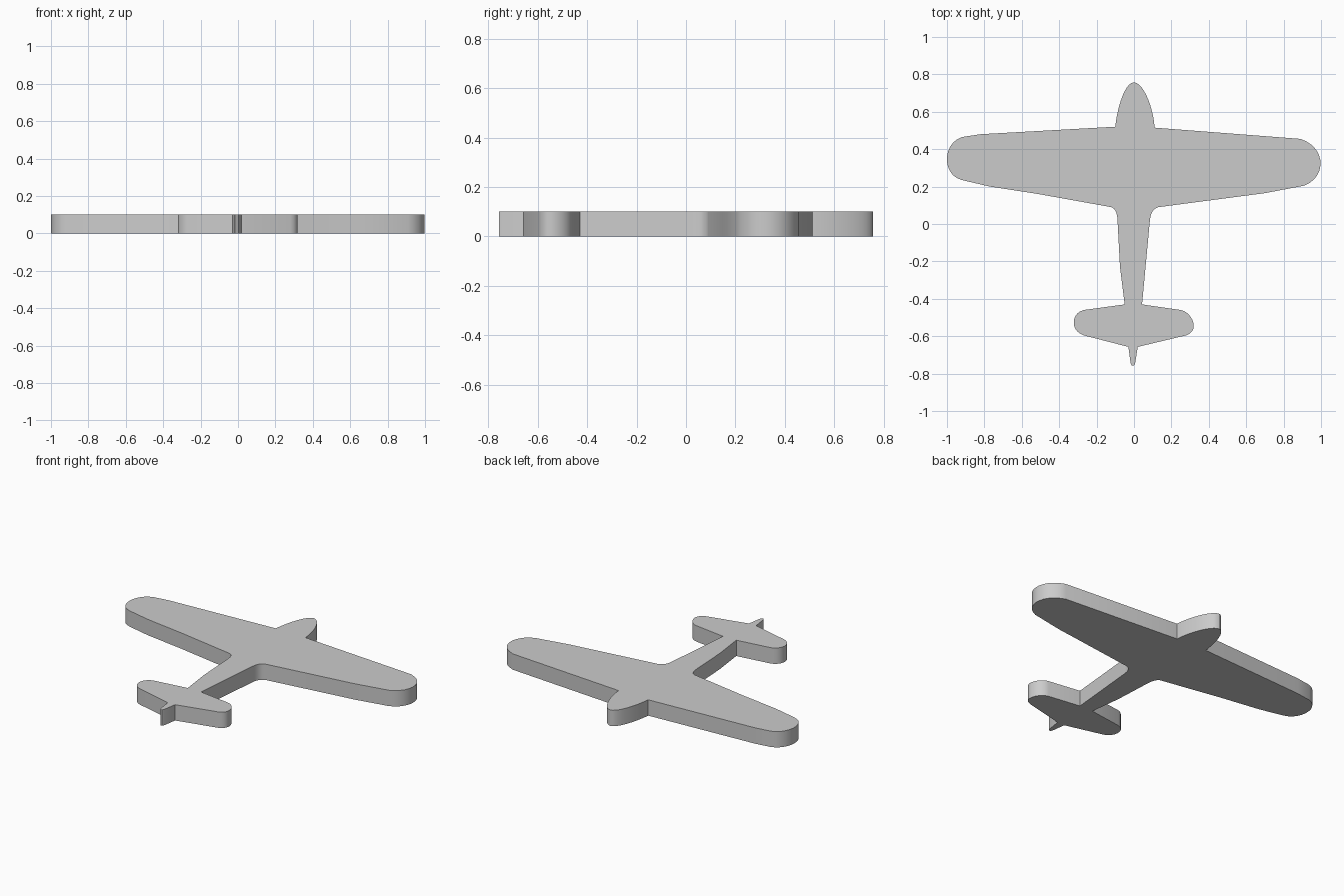
import bpy
import bmesh
import math
from mathutils import Vector
from mathutils.geometry import interpolate_bezier

THICKNESS = 0.1
CURVE_STEPS = 12

default_cube = bpy.data.objects.get("Cube")
if default_cube:
    bpy.data.objects.remove(default_cube, do_unlink=True)


def make_material(name, value):
    """Create a plain matte grey material."""
    material = bpy.data.materials.new(name)
    material.use_nodes = True
    colour = (value, value, value, 1)
    material.diffuse_color = colour
    shader = material.node_tree.nodes["Principled BSDF"]
    shader.inputs["Base Color"].default_value = colour
    return material


def curve(start, start_handle, end_handle, end):
    """Sample one rounded section of the outline."""
    controls = [Vector(point) for point in (start, start_handle, end_handle, end)]
    return [tuple(point) for point in interpolate_bezier(*controls, CURVE_STEPS)]


def extrude_outline(name, outline, thickness, material):
    """Turn a closed flat outline into a solid plate standing on the floor."""
    mesh = bpy.data.meshes.new(name)
    plate = bpy.data.objects.new(name, mesh)
    bpy.context.collection.objects.link(plate)

    builder = bmesh.new()
    corners = [builder.verts.new((x, y, 0)) for x, y in outline]
    base = builder.faces.new(corners)
    extruded = bmesh.ops.extrude_face_region(builder, geom=[base], use_keep_orig=True)
    raised = [item for item in extruded["geom"] if isinstance(item, bmesh.types.BMVert)]
    bmesh.ops.translate(builder, verts=raised, vec=(0, 0, thickness))
    bmesh.ops.recalc_face_normals(builder, faces=builder.faces)
    builder.to_mesh(mesh)
    builder.free()

    mesh.materials.append(material)
    return plate


# Rounded nose, both halves meeting at the tip
nose_left = curve((-.1, .52), (-.09, .62), (-.05, .757), (0, .757))
nose_right = curve((0, .757), (.05, .757), (.105, .62), (.11, .515))

# Left wing: rounded tip, trailing edge and fillet into the body
left_wing_tip = curve((.89, .455), (1.03, .41), (1.03, .25), (.91, .205))
left_trailing_edge = [(.7, .165), (.57, .148)]
left_fillet = curve((.13, .09), (.1, .08), (.09, .06), (.085, .02))

# Tailplane tips and the narrow rudder stub
left_tail_tip = curve((.25, -.46), (.31, -.47), (.355, -.57), (.28, -.595))
left_tail_root = [(.043, -.43)]
rudder = [(.02, -.657), (.006, -.745), (0, -.757), (-.012, -.757),
          (-.018, -.745), (-.03, -.657)]
right_tail_tip = curve((-.27, -.595), (-.34, -.57), (-.34, -.48), (-.27, -.46))

# Right side of the body, with its slightly bowed edge
right_body_edge = [(-.05, -.43), (-.075, -.23)]

# Right wing: fillet, trailing edge and rounded tip
right_fillet = curve((-.088, .02), (-.09, .06), (-.1, .08), (-.12, .09))
right_trailing_edge = [(-.51, .16), (-.77, .2)]
right_wing_tip = curve((-.92, .235), (-1.027, .26), (-1.027, .43), (-.92, .465))
right_leading_edge = [(-.82, .48)]

# Join the sections into one closed silhouette
sections = [
    nose_left, nose_right,
    left_wing_tip, left_trailing_edge, left_fillet,
    left_tail_root, left_tail_tip,
    rudder,
    right_tail_tip, right_body_edge,
    right_fillet, right_trailing_edge, right_wing_tip, right_leading_edge,
]
silhouette = []
for section in sections:
    for point in section:
        if point not in silhouette:
            silhouette.append(point)

# Solid aeroplane plate
grey = make_material("light grey", 0.6)
aeroplane = extrude_outline("aeroplane_plate", silhouette, THICKNESS, grey)

# Smooth rounded walls while keeping rims and corners crisp
bpy.ops.object.select_all(action="DESELECT")
aeroplane.select_set(True)
bpy.context.view_layer.objects.active = aeroplane
bpy.ops.object.shade_smooth_by_angle(angle=math.radians(30))
